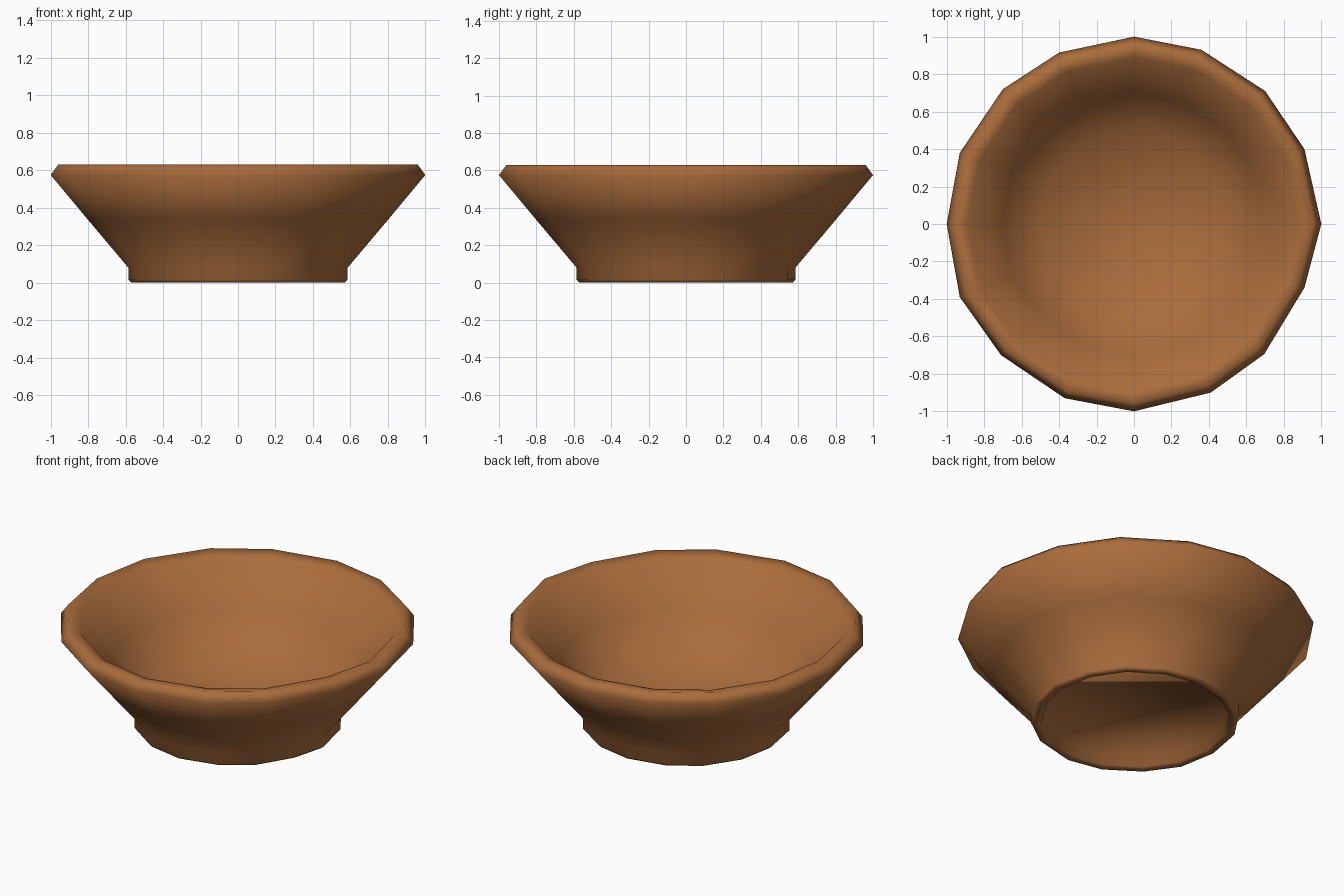
import bpy, bmesh

if "Cube" in bpy.data.objects:
    bpy.data.objects.remove(bpy.data.objects["Cube"])

# Slightly irregular 16-sided outline, at unit radius
outline = [(1, 0), (.91, .40), (.70, .71), (.36, .93), (0, 1), (-.40, .915),
           (-.70, .72), (-.93, .38), (-1, 0), (-.93, -.39), (-.71, -.70),
           (-.37, -.93), (0, -1), (.41, -.90), (.695, -.695), (.91, -.34)]

# Profile (radius, height): foot recess, foot ring, outer wall, lip, inner wall
profile = [(.52, .07), (.53, .01), (.57, 0), (.585, .015), (.585, .08),
           (.80, .335), (1.0, .575), (.96, .63), (.89, .615), (.70, .37), (.50, .14)]

clay = bpy.data.materials.new("brown clay")
clay.diffuse_color = (.40, .15, .045, 1)
clay.use_nodes = True
clay.node_tree.nodes["Principled BSDF"].inputs["Base Color"].default_value = clay.diffuse_color

# Bowl: rings skinned along the profile, capped under the foot and inside
bm = bmesh.new()
rings = [[bm.verts.new((r * x, r * y, z)) for x, y in outline] for r, z in profile]
n = len(outline)
for a, b in zip(rings, rings[1:]):
    for i in range(n):
        j = (i + 1) % n
        bm.faces.new((a[i], a[j], b[j], b[i]))
bm.faces.new(rings[0][::-1])
bm.faces.new(rings[-1])
bmesh.ops.recalc_face_normals(bm, faces=bm.faces[:])
for f in bm.faces:
    f.smooth = True

mesh = bpy.data.meshes.new("bowl")
bm.to_mesh(mesh)
bm.free()
mesh.materials.append(clay)
bowl = bpy.data.objects.new("bowl", mesh)
bpy.context.collection.objects.link(bowl)
